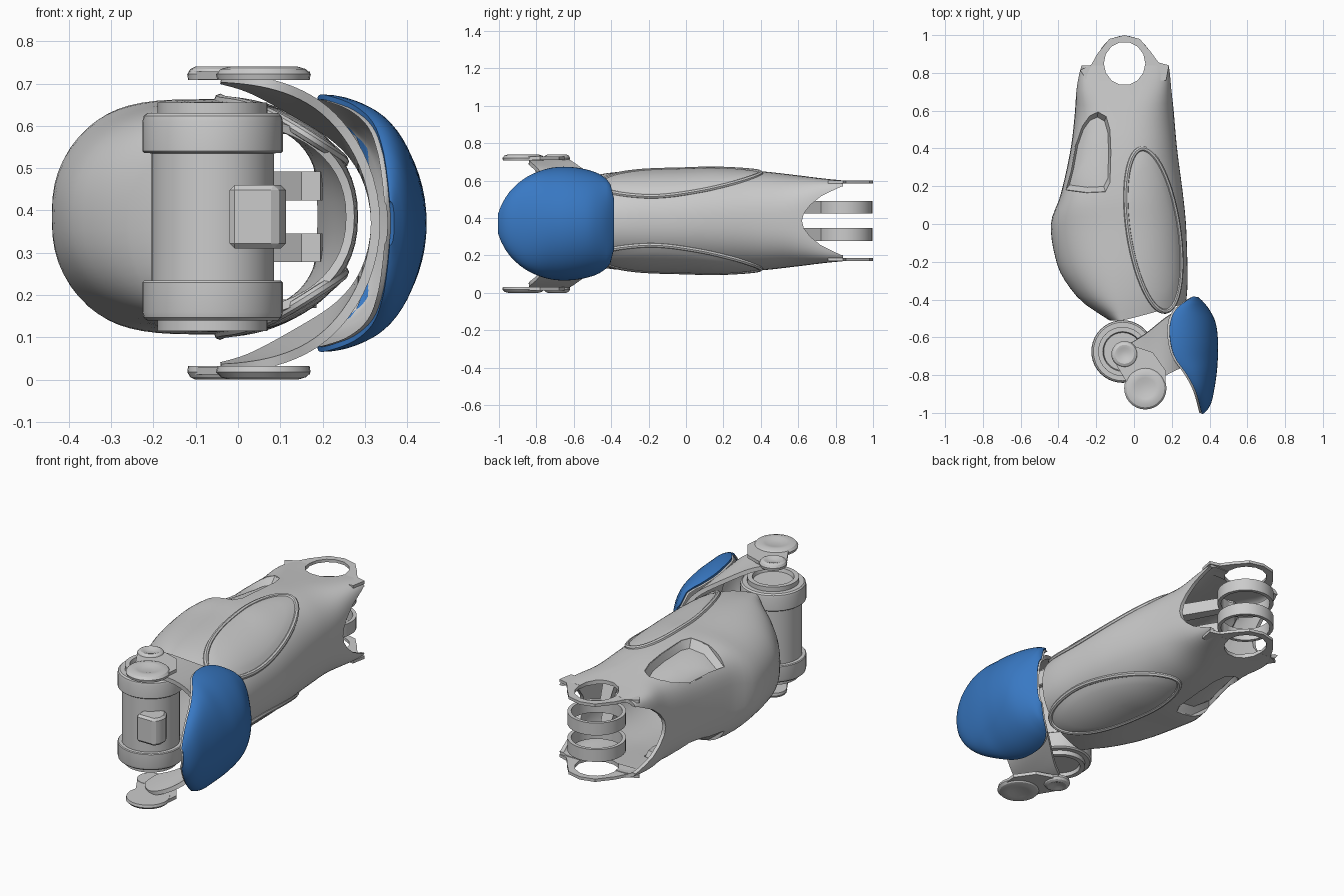
import bpy, bmesh
from math import sin, cos, pi
from mathutils import Vector

if "Cube" in bpy.data.objects:
    bpy.data.objects.remove(bpy.data.objects["Cube"])

CZ = 0.385    # mid height of the limb
PZ = 0.37     # mid height of the knee guard

# ---------- helpers ----------
def finish(name, bm, angle=0.6):
    bmesh.ops.remove_doubles(bm, verts=bm.verts, dist=1e-5)
    bmesh.ops.recalc_face_normals(bm, faces=bm.faces)
    me = bpy.data.meshes.new(name)
    bm.to_mesh(me)
    bm.free()
    ob = bpy.data.objects.new(name, me)
    bpy.context.collection.objects.link(ob)
    smooth(ob, angle)
    return ob

def select(ob):
    bpy.ops.object.select_all(action='DESELECT')
    ob.select_set(True)
    bpy.context.view_layer.objects.active = ob

def smooth(ob, angle=0.6):
    select(ob)
    bpy.ops.object.shade_smooth_by_angle(angle=angle)

def bake(ob, angle=0.6):
    select(ob)
    bpy.ops.object.convert(target='MESH')
    smooth(ob, angle)

def grid(name, rows, wrap=False, angle=0.6):
    bm = bmesh.new()
    vs = [[bm.verts.new(p) for p in r] for r in rows]
    n = len(rows[0])
    for a, b in zip(vs, vs[1:]):
        for i in range(n if wrap else n - 1):
            j = (i + 1) % n
            bm.faces.new((a[i], a[j], b[j], b[i]))
    return finish(name, bm, angle)

def lathe(name, prof, loc, seg=32):
    c = Vector(loc)
    return grid(name, [[c + Vector((r * cos(2 * pi * i / seg), r * sin(2 * pi * i / seg), z))
                        for i in range(seg)] for r, z in prof], True, 0.5)

def prism(name, pts, z0, z1, axis='z'):
    bm = bmesh.new()
    put = (lambda p, h: (p[0], p[1], h)) if axis == 'z' else (lambda p, h: (h, p[0], p[1]))
    lo, hi = [[bm.verts.new(put(p, h)) for p in pts] for h in (z0, z1)]
    bm.faces.new(lo)
    bm.faces.new(hi)
    for i in range(len(pts)):
        j = (i + 1) % len(pts)
        bm.faces.new((lo[i], lo[j], hi[j], hi[i]))
    return finish(name, bm)

def ellipse(cx, cy, rx, ry, n):
    return [(cx + rx * cos(2 * pi * i / n), cy + ry * sin(2 * pi * i / n)) for i in range(n)]

def cut(ob, cutters):
    for c in cutters:
        m = ob.modifiers.new('cut', 'BOOLEAN')
        m.operation, m.object, m.solver = 'DIFFERENCE', c, 'EXACT'

def solid(ob, t, off):
    m = ob.modifiers.new('thick', 'SOLIDIFY')
    m.thickness, m.offset = t, off

# sections along y: y, left x, right x, half height, left and right roundness
SEC = [(-.51, -.13, .26, .24, 2.2, 2.2), (-.42, -.265, .275, .255, 2.2, 2.2),
       (-.33, -.345, .283, .264, 2.2, 2.2), (-.22, -.405, .283, .27, 2.2, 2.2),
       (0, -.44, .275, .274, 2.5, 2.2), (.15, -.39, .26, .278, 3.4, 2.2),
       (.4, -.335, .228, .265, 3.2, 2.4), (.6, -.312, .21, .243, 3.6, 3),
       (.72, -.305, .2, .228, 6, 5), (.84, -.285, .192, .216, 9, 9)]
XM = -0.06

def interp(table, y):
    y = min(max(y, table[0][0]), table[-1][0])
    k = max(i for i in range(len(table) - 1) if table[i][0] <= y)
    a, b = table[k], table[k + 1]
    p, q = table[max(k - 1, 0)], table[min(k + 2, len(table) - 1)]
    h = b[0] - a[0]
    t = (y - a[0]) / h
    out = []
    for i in range(1, len(a)):
        ma, mb = h * (b[i] - p[i]) / (b[0] - p[0]), h * (q[i] - a[i]) / (q[0] - a[0])
        out.append((2*t**3 - 3*t*t + 1) * a[i] + (t**3 - 2*t*t + t) * ma
                   + (3*t*t - 2*t**3) * b[i] + (t**3 - t*t) * mb)
    return out

def height(x, y):
    xl, xr, zh, nl, nr = interp(SEC, y)
    u, n = ((XM - x) / (XM - xl), nl) if x < XM else ((x - XM) / (xr - XM), nr)
    return zh * max(0.0, 1 - min(u, 1) ** n) ** (1 / n)

def patch(name, pts, s, lift, edge):
    c = Vector((sum(p[0] for p in pts), sum(p[1] for p in pts))) / len(pts)
    rows = []
    for k, d in [(i / 8, lift) for i in range(7)] + [(.87, lift), (1, edge)]:
        ring = [c.lerp(Vector(p), k) for p in pts]
        rows.append([(x, y, CZ + s * (height(x, y) + d)) for x, y in ring])
    return grid(name, rows, True)

# ---------- limb shell ----------
rows = []
for r in range(33):
    row = []
    for i in range(60):
        a = 2 * pi * i / 60
        ca, sa = cos(a), sin(a)
        y0 = -.51 + .09 * max(0, ca)
        y = y0 + (.84 - y0) * r / 32
        xl, xr, zh, nl, nr = interp(SEC, y)
        w, n = (xr - XM, nr) if ca >= 0 else (xl - XM, nl)
        row.append((XM + w * abs(ca) ** (2 / n), y,
                    CZ + zh * abs(sa) ** (2 / n) * (1 if sa > 0 else -1)))
    rows.append(row)
shell = grid('limb_shell', rows, True)
solid(shell, .02, -1)

# cutters: end notch, pivot holes, side windows
WINDOW = [(-.36, .18), (-.25, .165), (-.15, .17), (-.125, .22), (-.12, .38), (-.125, .5),
          (-.145, .57), (-.19, .595), (-.235, .575), (-.275, .52), (-.31, .42), (-.335, .28)]
NOTCH = [(.62, 0), (.63, .04), (.665, .085), (.72, .13), (.78, .16), (.83, .183), (.9, .186)]
notch = prism('notch_cutter', [(y, CZ + z) for y, z in NOTCH]
              + [(y, CZ - z) for y, z in reversed(NOTCH[1:])], -.6, .6, 'x')
hole = prism('hole_cutter', ellipse(-.05, .85, .11, .115, 14), -.2, 1)
windows = [prism('window_cutter', WINDOW, CZ + s * .06, CZ + s * .5) for s in (1, -1)]
cut(shell, [notch, hole] + windows)
bake(shell)

# ---------- pivot ears, window floors, oval side panels ----------
EAR = [(-.25, .76), (-.285, .815), (-.225, .845), (-.195, .9), (-.13, .98), (-.05, 1), (.03, .98),
       (.09, .91), (.13, .855), (.185, .84), (.17, .76)]
oval = []
for x, y in ellipse(0, 0, .132, .435, 56):
    oval.append((.103 + x * .989 - y * .148, -.032 + x * .148 + y * .989))
for s in (1, -1):
    ear = prism('pivot_ear', EAR, CZ + s * .199, CZ + s * .215)
    cut(ear, [hole])
    bake(ear)
    floor = patch('window_floor', WINDOW, s, -.045, -.004)
    solid(floor, .005, 0)
    bake(floor)
    patch('oval_panel', oval, s, .007, .003)
    cu = bpy.data.curves.new('oval_rim', 'CURVE')
    cu.dimensions, cu.bevel_depth, cu.bevel_resolution = '3D', .014, 2
    sp = cu.splines.new('POLY')
    sp.points.add(len(oval) - 1)
    for p, (x, y) in zip(sp.points, oval):
        p.co = (x, y, CZ + s * (height(x, y) - .001), 1)
    sp.use_cyclic_u = True
    rim = bpy.data.objects.new('oval_rim', cu)
    bpy.context.collection.objects.link(rim)
    bake(rim)
    # hinge ring and its inner strut
    z = CZ + s * .073
    h = .034
    lathe('hinge_ring', [(.147, -h), (.147, h), (.128, h), (.128, -h), (.147, -h)], (-.05, .85, z))
    prism('hinge_strut', [(-.04, .725), (.01, .735), (.2, .42), (.195, .36), (.15, .36)], z - h, z + h)
for c in [notch, hole] + windows:
    bpy.data.objects.remove(c)

# ---------- knee barrel ----------
half = [(0, .25), (.10, .25), (.105, .27), (.13, .27), (.13, .245), (.155, .245), (.163, .238),
        (.166, .225), (.166, .155), (.162, .151), (.145, .15)]
lathe('knee_barrel', half + [(r, -z) for r, z in reversed(half)], (-.06, -.675, CZ), 40)
block = prism('barrel_block', [(-.02, -.76), (.085, -.74), (.113, -.79), (.113, -.83),
                               (.09, -.865), (-.02, -.865)], CZ - .075, CZ + .075)
bv = block.modifiers.new('bevel', 'BEVEL')
bv.width, bv.segments = .012, 1
bake(block, .3)

# ---------- knee guard bracket: x, height, front y, back y, drop toward the back ----------
HALF = [(-.04, .344, -.76, -.64, .005), (.02, .34, -.83, -.61, .015), (.09, .328, -.85, -.56, .04),
        (.17, .297, -.80, -.49, .055), (.24, .24, -.76, -.45, .04), (.305, .14, -.75, -.43, .015)]
path = HALF + [(.335, 0, -.75, -.42, 0)] + [(x, -z, a, b, -d) for x, z, a, b, d in reversed(HALF)]
bracket = grid('guard_bracket', [[(x, a + (b - a) * k / 4, PZ + z - d * k / 4) for k in range(5)]
                                 for x, z, a, b, d in path])
m = bracket.modifiers.new('round', 'SUBSURF')
m.levels = m.render_levels = 2
solid(bracket, .022, 0)
bake(bracket)
for s in (1, -1):
    prism('disc_plate', [(-.115, -.71), (-.02, -.87), (.03, -.93), (.165, -.84), (.17, -.78),
                         (.10, -.68), (.01, -.65)], PZ + s * .34, PZ + s * .358)
    for x, y, r in ((-.05, -.69, .07), (.06, -.87, .112)):
        prof = [(0, .362), (.28 * r, .361), (.5 * r, .368), (.72 * r, .37), (.9 * r, .364),
                (r, .352), (.97 * r, .338), (0, .338)]
        lathe('bracket_disc', [(q, s * z) for q, z in prof], (x, y, PZ), 28)

# ---------- knee guard with grey lining ----------
# y, half width, middle x, edge x
PAD = [(-1, .05, .365, .358), (-.98, .1, .385, .353), (-.94, .165, .405, .343),
       (-.87, .23, .42, .32), (-.79, .272, .432, .275), (-.71, .294, .438, .218),
       (-.62, .297, .439, .192), (-.52, .28, .425, .192), (-.45, .25, .39, .225),
       (-.405, .2, .352, .285), (-.39, .13, .335, .31)]

def guard(name, dx, k):
    rows = []
    for r in range(33):
        y = -1 + .61 * r / 32
        h, xm, xe = interp(PAD, y)
        rows.append([(xe + (xm - xe) * max(0, cos(pi * i / 32)) - dx, y,
                      PZ + k * h * sin(pi * i / 32)) for i in range(-16, 17)])
    return grid(name, rows)

pad = guard('knee_guard', 0, 1)
solid(pad, .012, 0)
bake(pad)
guard('guard_lining', .012, .98)
blue = bpy.data.materials.new('guard_blue')
blue.diffuse_color = (.04, .19, .55, 1)
blue.use_nodes = True
blue.node_tree.nodes["Principled BSDF"].inputs["Base Color"].default_value = blue.diffuse_color
pad.data.materials.append(blue)
